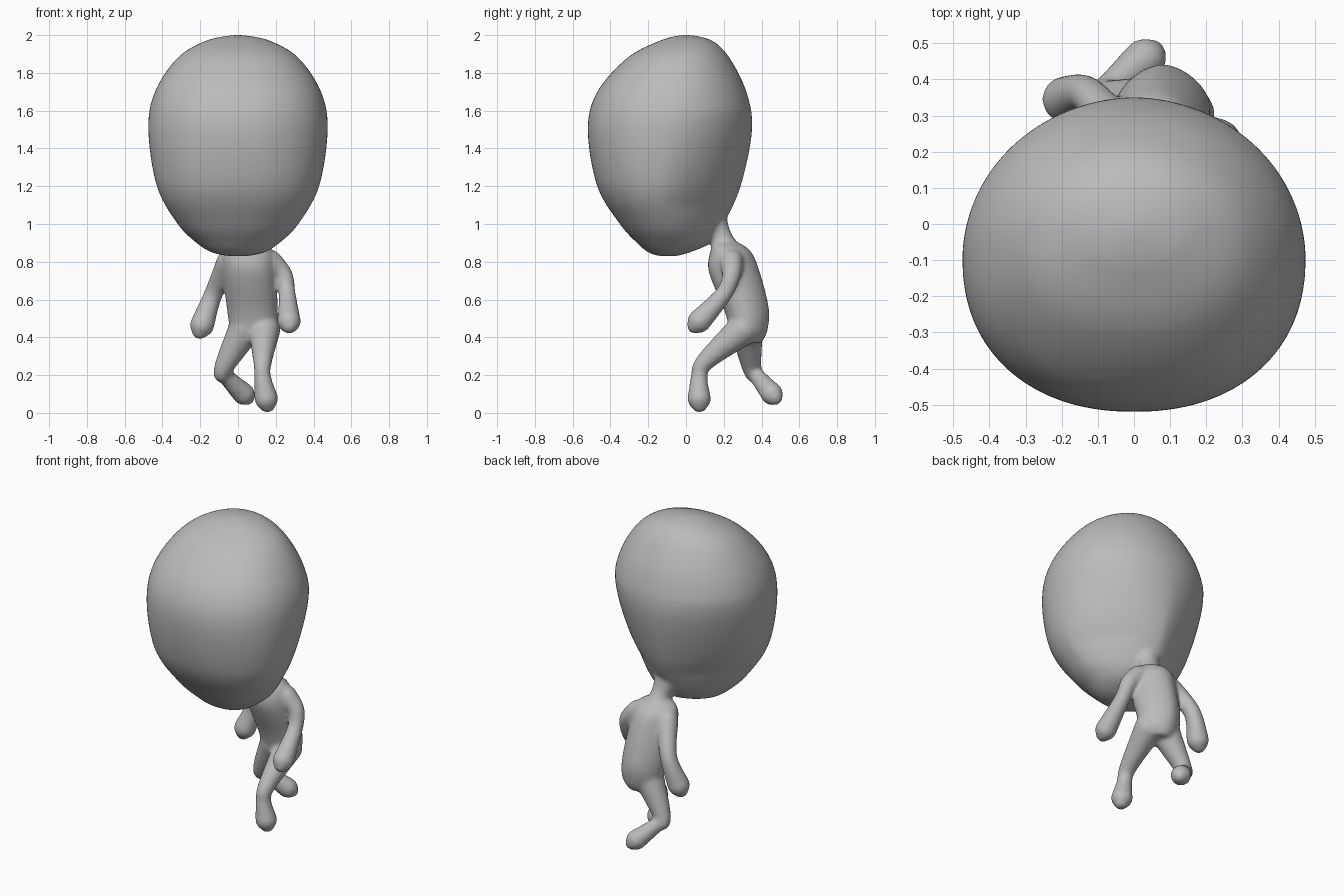
import bpy, bmesh
from math import cos, sin, tau, copysign
from mathutils import Vector, Matrix

cube = bpy.data.objects.get("Cube")
if cube:
    bpy.data.objects.remove(cube, do_unlink=True)

grey = bpy.data.materials.new("plain grey")
grey.use_nodes = True
tone = (0.5, 0.5, 0.5, 1)
grey.diffuse_color = tone
grey.node_tree.nodes["Principled BSDF"].inputs["Base Color"].default_value = tone

bm = bmesh.new()


def spline(rows, steps=8):
    """Smooth interpolation between rows of numbers."""
    rows = [Vector(row) for row in rows]
    result = []
    for before, start, end, after in zip(rows[:1] + rows, rows, rows[1:], rows[2:] + rows[-1:]):
        leave, arrive = (end - before) / 2, (after - start) / 2
        for step in range(steps):
            t = step / steps
            blend = t * t * (3 - 2 * t)
            result.append(start.lerp(end, blend) + leave * t * (1 - t) ** 2
                          - arrive * t * t * (1 - t))
    return result + [rows[-1]]


def rounded(value, power):
    """Superellipse coordinate from a sine or cosine."""
    return copysign(abs(value) ** (2 / power), value)


def loft(rows, centre, roundness, segments=64):
    """Rows: height, front y, back y, half width; centre and back roundness follow height."""
    rings = []
    for height, front, back, width in spline(rows):
        back_power = roundness(height)
        middle = front + (back_power + 2) / 8 * (back - front)
        ring = []
        for segment in range(segments):
            angle = tau * segment / segments
            behind = sin(angle) > 0
            power = back_power if behind else 2.2
            depth = back - middle if behind else middle - front
            ring.append(bm.verts.new((centre(height) + width * rounded(cos(angle), power),
                                      middle + depth * rounded(sin(angle), power), height)))
        rings.append(ring)
    for low, high in zip(rings, rings[1:]):
        for segment in range(segments):
            following = (segment + 1) % segments
            bm.faces.new((low[segment], low[following], high[following], high[segment]))
    bm.faces.new(rings[0][::-1])
    bm.faces.new(rings[-1])


def limb(*rows):
    """Tube through rows of x, y, z, radius, with a blunt tip."""
    points = spline(rows)
    last = points[-1]
    tip = last.xyz + (last.xyz - points[-2].xyz).normalized() * last.w * 0.5
    points.append(Vector((*tip, last.w * 0.7)))
    for point in points:
        bmesh.ops.create_icosphere(bm, subdivisions=3, radius=point.w,
                                   matrix=Matrix.Translation(point.xyz))
    for start, end in zip(points, points[1:]):
        axis = end.xyz - start.xyz
        turn = axis.to_track_quat("Z", "Y").to_matrix().to_4x4()
        bmesh.ops.create_cone(bm, cap_ends=True, segments=24, radius1=start.w,
                              radius2=end.w, depth=axis.length,
                              matrix=Matrix.Translation((start.xyz + end.xyz) / 2) @ turn)


# Head, narrowing at the lower back into the neck
head_profile = [
    (0.83, -0.14, -0.05, 0.05),
    (0.85, -0.2, 0.02, 0.14),
    (0.9, -0.26, 0.13, 0.22),
    (1, -0.35, 0.2, 0.32),
    (1.2, -0.47, 0.29, 0.43),
    (1.5, -0.52, 0.35, 0.475),
    (1.7, -0.47, 0.32, 0.44),
    (1.88, -0.31, 0.23, 0.32),
    (1.97, -0.14, 0.14, 0.17),
    (2, -0.03, 0.03, 0.03),
]
loft(head_profile, lambda height: 0, lambda height: min(2, 1.5 + abs(height - 1.1)))

# Neck
limb((0.01, 0.1, 1.06, 0.11), (0.04, 0.18, 0.94, 0.06), (0.05, 0.22, 0.84, 0.08))

# Torso, leaning slightly sideways
torso_profile = [
    (0.37, 0.3, 0.4, 0.06),
    (0.43, 0.24, 0.43, 0.12),
    (0.55, 0.2, 0.44, 0.135),
    (0.75, 0.12, 0.39, 0.14),
    (0.86, 0.13, 0.34, 0.13),
    (0.91, 0.15, 0.26, 0.05),
]
loft(torso_profile, lambda height: 0.12 - 0.08 * height, lambda height: 1.7)

# Arms: left reaches forward, right hangs back
limb((0.17, 0.24, 0.8, 0.065), (0.24, 0.24, 0.73, 0.05), (0.26, 0.2, 0.63, 0.046), (0.27, 0.07, 0.485, 0.063))
limb((-0.05, 0.26, 0.8, 0.065), (-0.13, 0.36, 0.63, 0.05), (-0.19, 0.345, 0.465, 0.065))

# Legs: left steps forward, right trails behind
limb((0.14, 0.3, 0.44, 0.085), (0.13, 0.1, 0.27, 0.05), (0.13, 0.07, 0.19, 0.045), (0.15, 0.07, 0.075, 0.063))
limb((0.04, 0.32, 0.45, 0.09), (-0.08, 0.35, 0.23, 0.05), (-0.06, 0.38, 0.19, 0.044), (0.03, 0.455, 0.1, 0.06))

mesh = bpy.data.meshes.new("figure_body")
bm.to_mesh(mesh)
bm.free()
mesh.materials.append(grey)
figure = bpy.data.objects.new("figure_body", mesh)
bpy.context.collection.objects.link(figure)

# Fuse the parts into one skin and soften the joins
fuse = figure.modifiers.new("fuse", "REMESH")
fuse.mode = "VOXEL"
fuse.voxel_size = 0.011
fuse.use_smooth_shade = True
soften = figure.modifiers.new("soften", "SMOOTH")
soften.factor = 0.5
soften.iterations = 12
